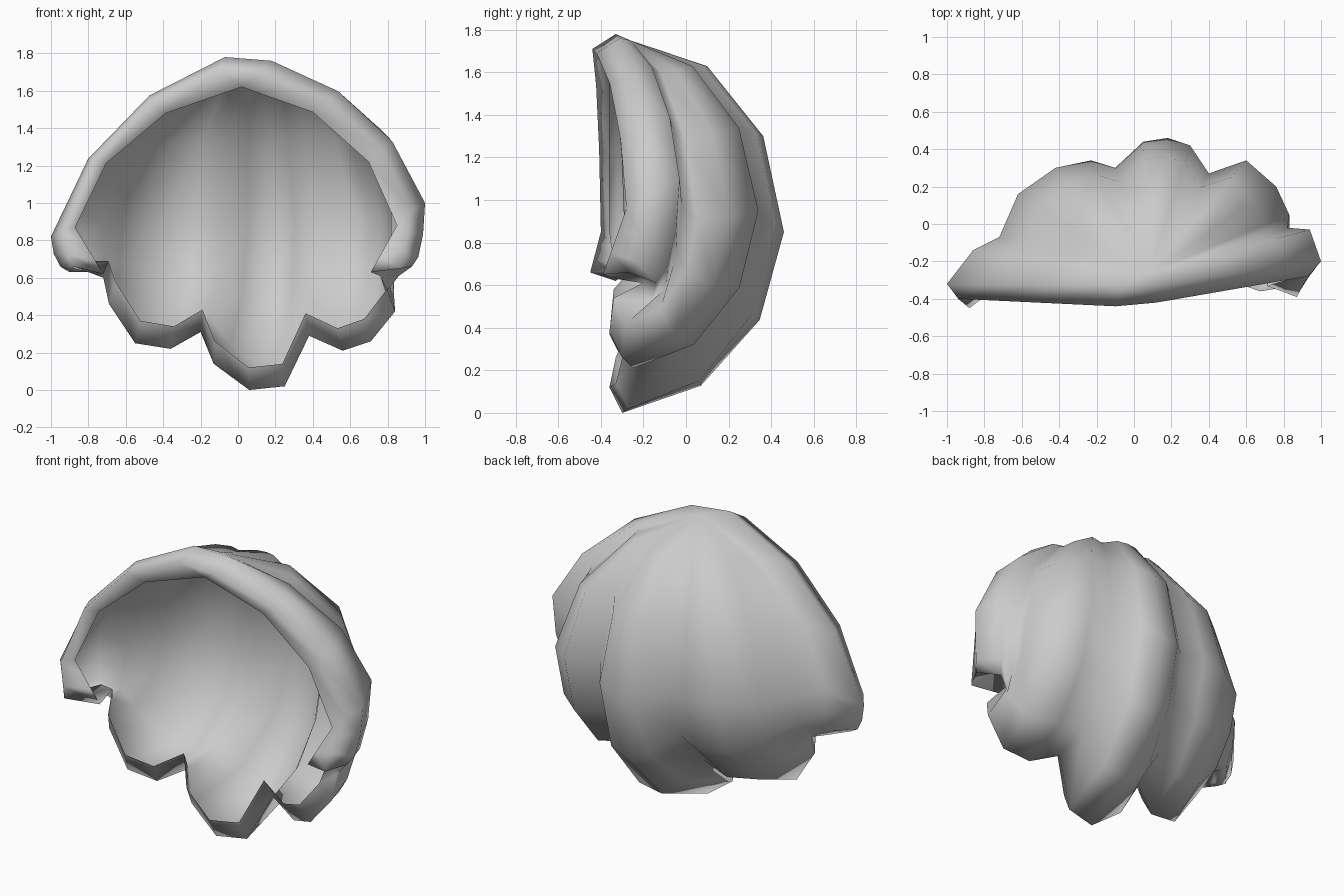
import bpy, bmesh
from math import sin, cos, pi
from mathutils import Vector

cube = bpy.data.objects.get("Cube")
if cube:
    bpy.data.objects.remove(cube)

STEPS = 3  # segments above and below the widest point of each strand

# Points on the crown where the strands begin
RIM, CROWN = (0.02, -0.36, 1.62), (0.08, -0.26, 1.75)
BROW_LEFT, RIDGE_LEFT = (0.12, -0.42, 1.69), (0.18, -0.31, 1.76)
BROW_RIGHT, RIDGE_RIGHT = (-0.1, -0.44, 1.71), (-0.07, -0.33, 1.78)

# Each strand line: (start, widest point, tip)
left_to_right = [
    # outer left lock, from the rolled front rim backwards
    (RIM, (.85, -.29, .88), (.71, -.33, .63)),
    (BROW_LEFT, (.93, -.28, .96), (.87, -.39, .65)),
    (RIDGE_LEFT, (1, -.2, 1), (.93, -.27, .66)),
    (CROWN, (.94, -.03, 1.1), (.86, -.14, .61)),
    (CROWN, (.82, -.02, .98), (.79, -.16, .52)),
    # rear left lock
    (CROWN, (.83, .05, .9), (.84, -.28, .42)),
    (CROWN, (.76, .2, .92), (.71, -.3, .26)),
    (CROWN, (.6, .34, .95), (.56, -.25, .21)),
    (CROWN, (.4, .27, .95), (.38, -.2, .29)),
    # middle lock
    (CROWN, (.3, .42, .9), (.25, -.27, .02)),
    (CROWN, (.18, .46, .85), (.06, -.3, 0)),
    (CROWN, (.05, .44, .85), (-.13, -.27, .14)),
    (CROWN, (-.1, .3, .9), (-.2, -.2, .31)),
    # rear right lock
    (CROWN, (-.23, .34, .9), (-.36, -.28, .22)),
    (CROWN, (-.42, .3, .9), (-.55, -.3, .25)),
    (CROWN, (-.62, .16, .9), (-.69, -.28, .46)),
    (CROWN, (-.72, -.07, .9), (-.72, -.2, .6)),
    # outer right lock, ending at the rolled front rim
    (CROWN, (-.86, -.14, .95), (-.8, -.2, .63)),
    (RIDGE_RIGHT, (-1, -.32, .82), (-.9, -.34, .63)),
    (BROW_RIGHT, (-.94, -.4, .85), (-.88, -.45, .66)),
    (RIM, (-.87, -.36, .87), (-.72, -.33, .62)),
]


def strand(start, widest, tip, curl):
    """Arc from the crown over the widest point to the tip, then curl inwards."""
    a, m, b = Vector(start), Vector(widest), Vector(tip)
    roundness = 1 - 0.4 * abs(m.x) ** 3
    points = []
    for i in range(STEPS + 1):
        t = i / STEPS
        out = roundness * sin(t * pi / 2) + (1 - roundness) * t
        down = roundness * (1 - cos(t * pi / 2)) + (1 - roundness) * t
        points.append(Vector((a.x + (m.x - a.x) * out, a.y + (m.y - a.y) * out,
                              a.z + (m.z - a.z) * down)))
    roundness = 0.92 if curl else 0  # the rolled rim runs straight to its end
    for i in range(1, STEPS + 1):
        t = i / STEPS
        inward = roundness * (1 - cos(t * pi / 2)) + (1 - roundness) * t
        down = roundness * sin(t * pi / 2) + (1 - roundness) * t
        points.append(Vector((m.x + (b.x - m.x) * inward, m.y + (b.y - m.y) * inward,
                              m.z + (b.z - m.z) * down)))
    points.append(b + curl * Vector((-0.05 * b.x, -0.06, 0.12)))
    return points


# Skin neighbouring strands into one open shell; the curl fades out at the rim
bm = bmesh.new()
last = len(left_to_right) - 1
columns = []
for i, line in enumerate(left_to_right):
    curl = min(1, max(0, min(i, last - i) - 1) / 4)
    columns.append([bm.verts.new(p) for p in strand(*line, curl)])
for c, d in zip(columns, columns[1:]):
    for j in range(len(c) - 1):
        bm.faces.new((c[j], c[j + 1], d[j + 1], d[j]))

# Join the two sides of the rolled rim across the crown
for k in range(3):
    bm.faces.new((columns[k][0], columns[k + 1][0],
                  columns[last - k - 1][0], columns[last - k][0]))

# Close the undersides of the two outer locks
for lock in (columns[:5], columns[-5:]):
    bm.faces.new([c[-1] for c in reversed(lock)])

bmesh.ops.remove_doubles(bm, verts=bm.verts[:], dist=0.0005)
for f in bm.faces:
    f.smooth = True
mesh = bpy.data.meshes.new("hair_shell")
bm.to_mesh(mesh)
bm.free()
hair = bpy.data.objects.new("hair_shell", mesh)
bpy.context.collection.objects.link(hair)

# Plain grey colour
grey = bpy.data.materials.new("light_grey")
grey.use_nodes = True
grey.diffuse_color = (0.6, 0.6, 0.6, 1)
grey.node_tree.nodes["Principled BSDF"].inputs["Base Color"].default_value = (0.6, 0.6, 0.6, 1)
mesh.materials.append(grey)
